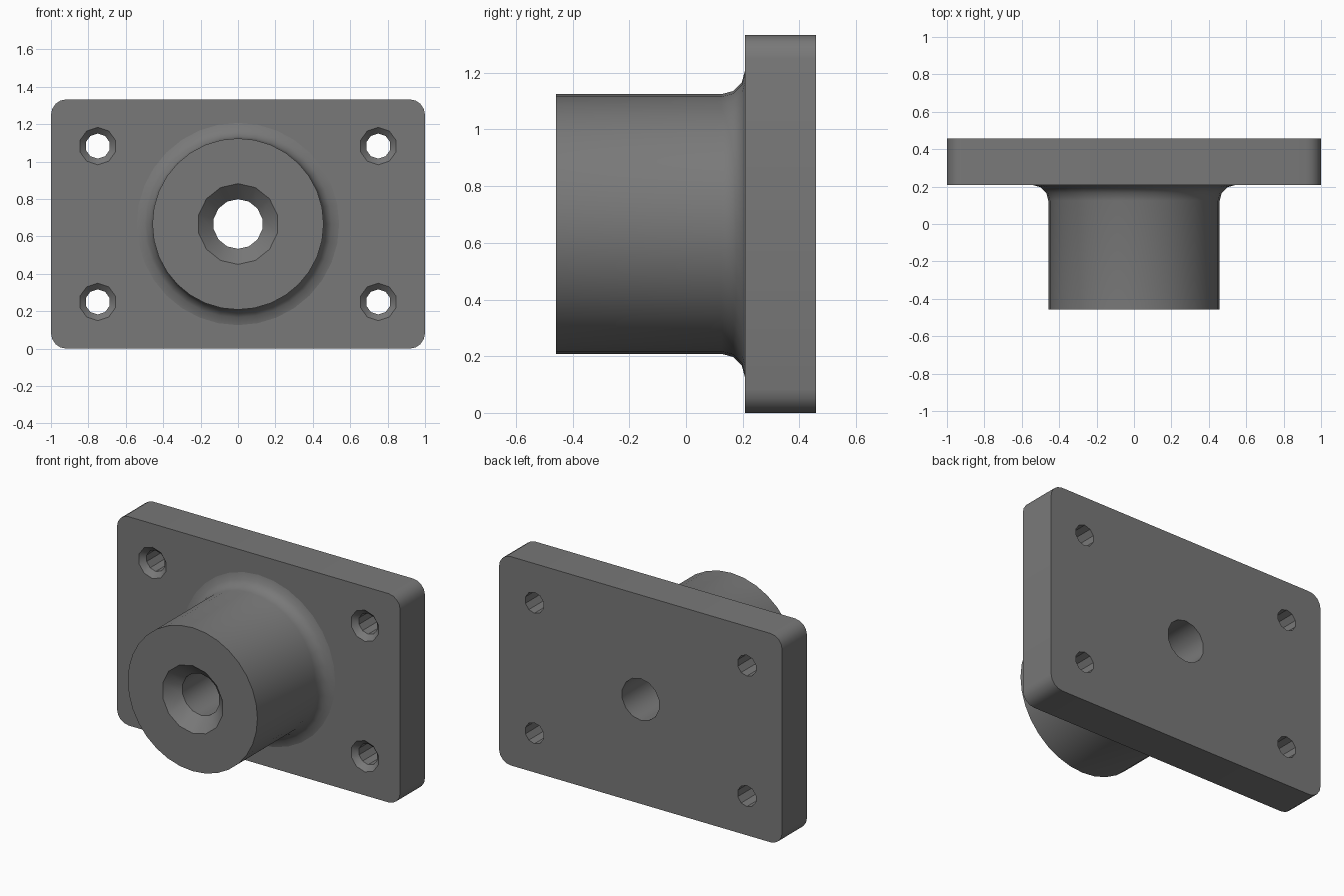
import bpy, bmesh, math

cube = bpy.data.objects.get("Cube")
if cube:
    bpy.data.objects.remove(cube, do_unlink=True)

FRONT, FACE, BACK = -0.458, 0.208, 0.458   # boss end, plate front, plate back
HEIGHT = 1.333
MID = HEIGHT / 2
FILLET = 0.083

steel = bpy.data.materials.new("dark grey steel")
steel.use_nodes = True
colour = (0.19, 0.19, 0.19, 1)
steel.diffuse_color = colour
steel.node_tree.nodes["Principled BSDF"].inputs["Base Color"].default_value = colour


def finish(bm, name):
    bmesh.ops.recalc_face_normals(bm, faces=bm.faces[:])
    mesh = bpy.data.meshes.new(name)
    bm.to_mesh(mesh)
    bm.free()
    obj = bpy.data.objects.new(name, mesh)
    bpy.context.collection.objects.link(obj)
    mesh.materials.append(steel)
    return obj


def lathe(name, profile, sides, x=0.0, z=MID):
    """Solid turned about a front-to-back axis; profile is (y, radius) pairs."""
    bm = bmesh.new()
    rings = []
    for y, r in profile:
        angles = [2 * math.pi * i / sides for i in range(sides)]
        rings.append([bm.verts.new((x + r * math.sin(a), y, z + r * math.cos(a)))
                      for a in angles])
    for a, b in zip(rings, rings[1:]):
        for i in range(sides):
            j = (i + 1) % sides
            bm.faces.new((a[i], a[j], b[j], b[i]))
    bm.faces.new(rings[0])
    bm.faces.new(rings[-1])
    return finish(bm, name)


def rounded_plate(name, half_w, half_h, radius, steps=4):
    bm = bmesh.new()
    outline = []
    for k, (sx, sz) in enumerate(((1, 1), (-1, 1), (-1, -1), (1, -1))):
        for i in range(steps + 1):
            a = math.pi / 2 * (k + i / steps)
            outline.append(bm.verts.new((sx * (half_w - radius) + radius * math.cos(a), FACE,
                                         MID + sz * (half_h - radius) + radius * math.sin(a))))
    face = bm.faces.new(outline)
    new = bmesh.ops.extrude_face_region(bm, geom=[face])["geom"]
    bmesh.ops.translate(bm, vec=(0, BACK - FACE, 0),
                        verts=[v for v in new if isinstance(v, bmesh.types.BMVert)])
    return finish(bm, name)


def countersunk_cutter(name, start, hole_r, sink, sides, x=0.0, z=MID):
    """Through hole with a 45 degree countersink starting at y = start."""
    over = 0.02
    return lathe(name, [(start - over, hole_r + sink + over), (start + sink, hole_r),
                        (BACK + 0.1, hole_r)], sides, x, z)


def combine(body, tool, operation):
    bpy.context.view_layer.objects.active = body
    mod = body.modifiers.new(operation.lower(), 'BOOLEAN')
    mod.operation = operation
    mod.solver = 'EXACT'
    mod.object = tool
    bpy.ops.object.modifier_apply(modifier=mod.name)
    bpy.data.objects.remove(tool, do_unlink=True)


# Mounting plate
body = rounded_plate("flanged_mounting_plate", 1.0, MID, 0.083)

# Cylindrical boss flaring into the plate through a concave fillet
boss_r = 0.458
profile = [(FRONT, boss_r)]
for i in range(4):
    a = math.pi / 2 * i / 3
    profile.append((FACE - FILLET + FILLET * math.sin(a),
                    boss_r + FILLET * (1 - math.cos(a))))
profile.append((FACE + 0.1, boss_r + FILLET))
combine(body, lathe("boss", profile, 32), 'UNION')

# Central bore and four corner screw holes
combine(body, countersunk_cutter("bore_cutter", FRONT, 0.133, 0.083, 14), 'DIFFERENCE')
for x in (-0.75, 0.75):
    for z in (0.25, 1.083):
        combine(body, countersunk_cutter("screw_cutter", FACE, 0.067, 0.033, 10, x, z),
                'DIFFERENCE')

# Smooth the curved walls, keep the large front and back faces flat
bpy.ops.object.select_all(action='DESELECT')
body.select_set(True)
bpy.context.view_layer.objects.active = body
bpy.ops.object.shade_smooth_by_angle(angle=math.radians(33))
for poly in body.data.polygons:
    if abs(poly.normal.y) > 0.999:
        poly.use_smooth = False
